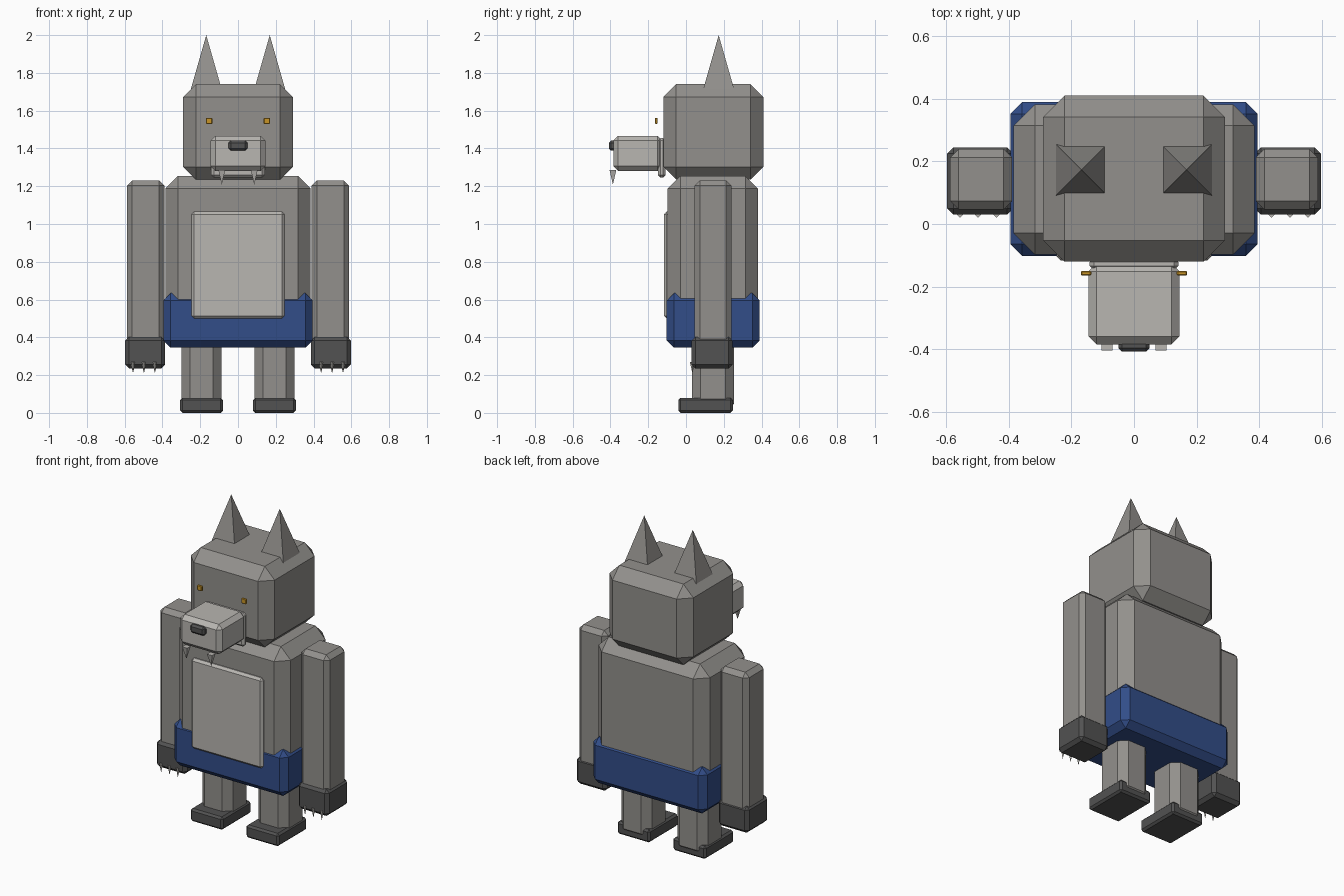
import bpy, bmesh, math
from mathutils import Matrix

cube = bpy.data.objects.get("Cube")
if cube:
    bpy.data.objects.remove(cube, do_unlink=True)


def material(name, color):
    m = bpy.data.materials.new(name)
    m.use_nodes = True
    m.diffuse_color = (*color, 1)
    m.node_tree.nodes["Principled BSDF"].inputs["Base Color"].default_value = (*color, 1)
    return m


grey = material("grey fur", (0.29, 0.28, 0.265))
pale = material("pale fur", (0.48, 0.465, 0.44))
dark = material("dark paw", (0.085, 0.085, 0.085))
blue = material("blue cloth", (0.032, 0.075, 0.25))
gold = material("gold eye", (0.58, 0.3, 0.02))


def add_object(name, bm, mat):
    mesh = bpy.data.meshes.new(name)
    bm.to_mesh(mesh)
    bm.free()
    mesh.materials.append(mat)
    obj = bpy.data.objects.new(name, mesh)
    bpy.context.collection.objects.link(obj)
    return obj


def block(name, xs, ys, zs, chamfer, mat):
    """Chamfered box spanning the given ranges."""
    bm = bmesh.new()
    bmesh.ops.create_cube(bm, size=1)
    for v in bm.verts:
        for i, (lo, hi) in enumerate((xs, ys, zs)):
            v.co[i] = hi if v.co[i] > 0 else lo
    bmesh.ops.bevel(bm, geom=bm.edges[:], offset=chamfer, segments=1,
                    affect='EDGES', clamp_overlap=True)
    return add_object(name, bm, mat)


def spike(name, x, y, base, tip, radius, mat, turn=0):
    """Four-sided pyramid from base height to tip height."""
    bm = bmesh.new()
    bmesh.ops.create_cone(bm, cap_ends=True, segments=4, radius1=radius,
                          radius2=0, depth=abs(tip - base))
    matrix = Matrix.Translation((x, y, (base + tip) / 2))
    if tip < base:
        matrix = matrix @ Matrix.Rotation(math.pi, 4, 'X')
    bmesh.ops.transform(bm, matrix=matrix @ Matrix.Rotation(turn, 4, 'Z'), verts=bm.verts)
    return add_object(name, bm, mat)


# Body
block("torso", (-0.385, 0.385), (-0.097, 0.382), (0.36, 1.255), 0.068, grey)
block("belly_patch", (-0.247, 0.247), (-0.117, 0), (0.5, 1.065), 0.014, pale)
block("shorts", (-0.395, 0.395), (-0.102, 0.39), (0.345, 0.634), 0.038, blue)

# Head
block("head", (-0.29, 0.29), (-0.12, 0.41), (1.235, 1.74), 0.068, grey)
block("snout", (-0.145, 0.145), (-0.385, -0.125), (1.28, 1.467), 0.026, pale)
block("jaw", (-0.142, 0.142), (-0.148, -0.108), (1.245, 1.455), 0.014, pale)
block("nose", (-0.05, 0.05), (-0.408, -0.37), (1.388, 1.442), 0.012, dark)

# Paired parts
corner = math.pi / 4
for side, s in (("left", 1), ("right", -1)):
    def span(a, b):
        return tuple(sorted((s * a, s * b)))

    spike(side + "_ear", s * 0.168, 0.173, 1.715, 2.0, 0.115, grey, corner)
    block(side + "_eye", span(0.136, 0.17), (-0.165, -0.15), (1.529, 1.562), 0.004, gold)
    spike(side + "_tooth", s * 0.086, -0.387, 1.285, 1.208, 0.025, pale, corner)

    block(side + "_arm", span(0.39, 0.587), (0.046, 0.24), (0.26, 1.23), 0.027, grey)
    block(side + "_hand", span(0.386, 0.597), (0.03, 0.245), (0.235, 0.402), 0.02, dark)
    for i, x in enumerate((0.44, 0.498, 0.556)):
        spike(f"{side}_claw_{i + 1}", s * x, 0.034, 0.27, 0.21, 0.014, pale)

    block(side + "_leg", span(0.087, 0.3), (0.032, 0.255), (0.004, 0.5), 0.045, grey)
    block(side + "_foot", span(0.08, 0.306), (-0.04, 0.248), (0, 0.08), 0.012, dark)
